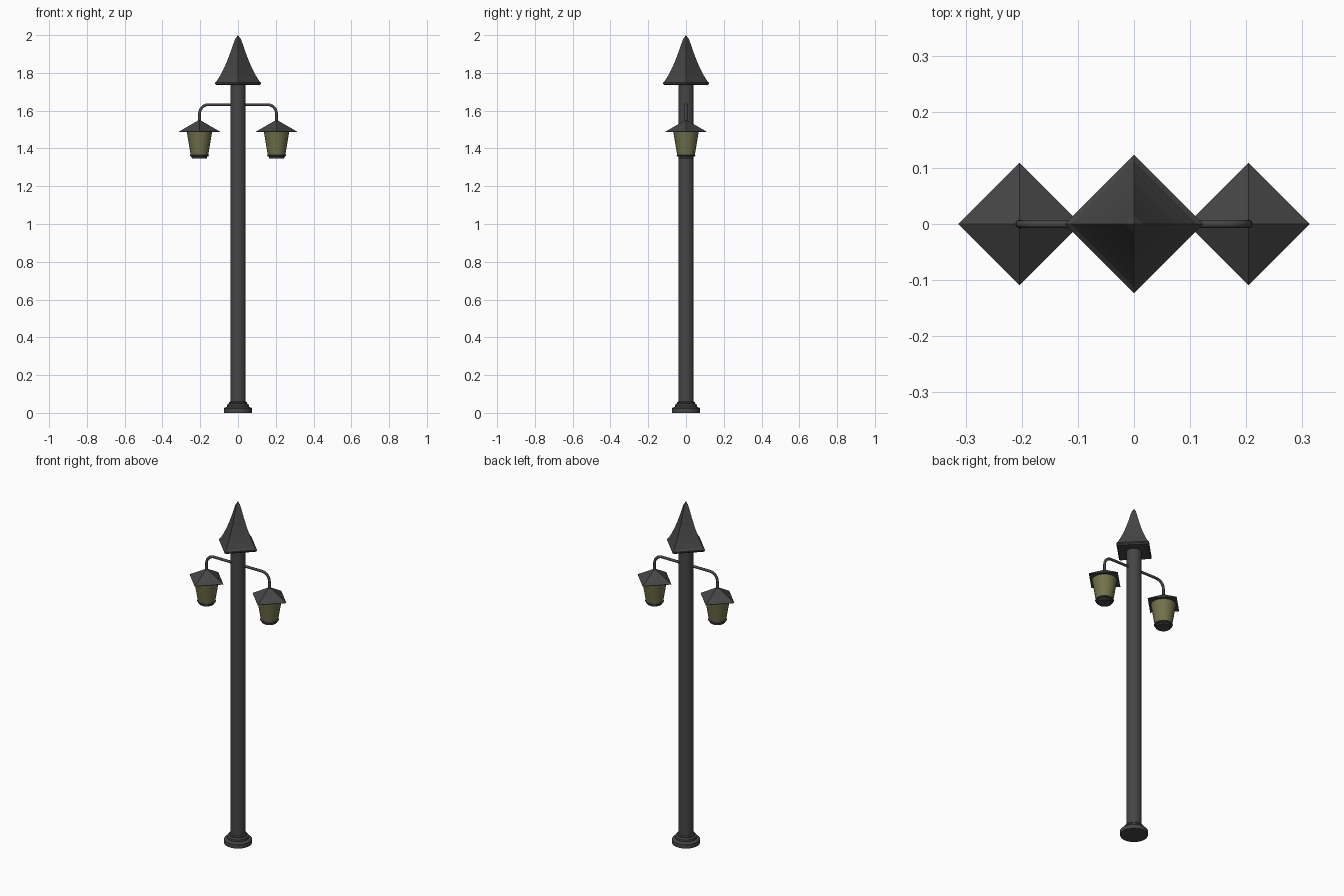
import bpy, bmesh
from math import sin, cos, pi, radians

if "Cube" in bpy.data.objects:
    bpy.data.objects.remove(bpy.data.objects["Cube"])


def material(name, rgb):
    m = bpy.data.materials.new(name)
    m.diffuse_color = (*rgb, 1)
    m.use_nodes = True
    m.node_tree.nodes["Principled BSDF"].inputs["Base Color"].default_value = m.diffuse_color
    return m


IRON = material("dark_iron", (0.06, 0.06, 0.06))
GLASS = material("lamp_glass", (0.17, 0.17, 0.07))


def lathe(name, profile, sides, mat, x=0, smooth=True):
    """Turn an (r, z) profile, listed bottom to top, into a closed solid."""
    bm = bmesh.new()
    rings = []
    for r, z in profile:
        if r == 0:
            rings.append([bm.verts.new((0, 0, z))] * sides)
        else:
            rings.append([bm.verts.new((r * cos(2 * pi * i / sides), r * sin(2 * pi * i / sides), z))
                          for i in range(sides)])
    for a, b in zip(rings, rings[1:]):
        for i in range(sides):
            j = (i + 1) % sides
            bm.faces.new(list(dict.fromkeys((a[i], a[j], b[j], b[i]))))
    for ring in (rings[0], rings[-1]):
        if ring[0] is not ring[1]:
            bm.faces.new(ring)
    bmesh.ops.recalc_face_normals(bm, faces=bm.faces)
    mesh = bpy.data.meshes.new(name)
    bm.to_mesh(mesh)
    bm.free()
    mesh.materials.append(mat)
    ob = bpy.data.objects.new(name, mesh)
    bpy.context.collection.objects.link(ob)
    ob.location.x = x
    if smooth:
        bpy.ops.object.select_all(action='DESELECT')
        ob.select_set(True)
        bpy.context.view_layer.objects.active = ob
        bpy.ops.object.shade_smooth_by_angle(angle=radians(30))
    return ob


# Post with stepped foot
lathe("post", [(0.074, 0), (0.074, 0.024), (0.068, 0.029), (0.057, 0.031), (0.057, 0.043),
               (0.052, 0.048), (0.047, 0.049), (0.047, 0.056), (0.041, 0.06), (0.041, 1.745)], 32, IRON)

# Flared four-sided spire roof
lathe("spire_roof", [(0.114, 1.735), (0.123, 1.742), (0.123, 1.748), (0.113, 1.756), (0.094, 1.787),
                     (0.074, 1.825), (0.055, 1.869), (0.038, 1.914), (0.024, 1.955),
                     (0.016, 1.978), (0, 2.0)], 4, IRON, smooth=False)

for side, s in (("left", -1), ("right", 1)):
    x = 0.204 * s

    # Bent arm tube
    curve = bpy.data.curves.new(side + "_arm", 'CURVE')
    curve.dimensions = '3D'
    curve.bevel_depth = 0.0075
    curve.bevel_resolution = 3
    curve.use_fill_caps = True
    bend = [(0.156 + 0.048 * sin(t * pi / 12), 1.584 + 0.048 * cos(t * pi / 12)) for t in range(7)]
    path = [(0.02, 1.632)] + bend + [(0.204, 1.54)]
    spline = curve.splines.new('POLY')
    spline.points.add(len(path) - 1)
    for p, (px, pz) in zip(spline.points, path):
        p.co = (px * s, 0, pz, 1)
    spline.use_smooth = True
    curve.materials.append(IRON)
    bpy.context.collection.objects.link(bpy.data.objects.new(side + "_arm", curve))

    # Lantern: pyramid cap, tapered glass, stepped bottom
    lathe(side + "_lantern_cap", [(0.109, 1.487), (0.109, 1.489), (0, 1.552)], 4, IRON, x, smooth=False)
    lathe(side + "_lantern_glass", [(0.047, 1.368), (0.067, 1.488)], 24, GLASS, x)
    lathe(side + "_lantern_base", [(0.037, 1.346), (0.041, 1.349), (0.041, 1.357), (0.048, 1.359),
                                   (0.05, 1.364), (0.048, 1.369)], 24, IRON, x)
